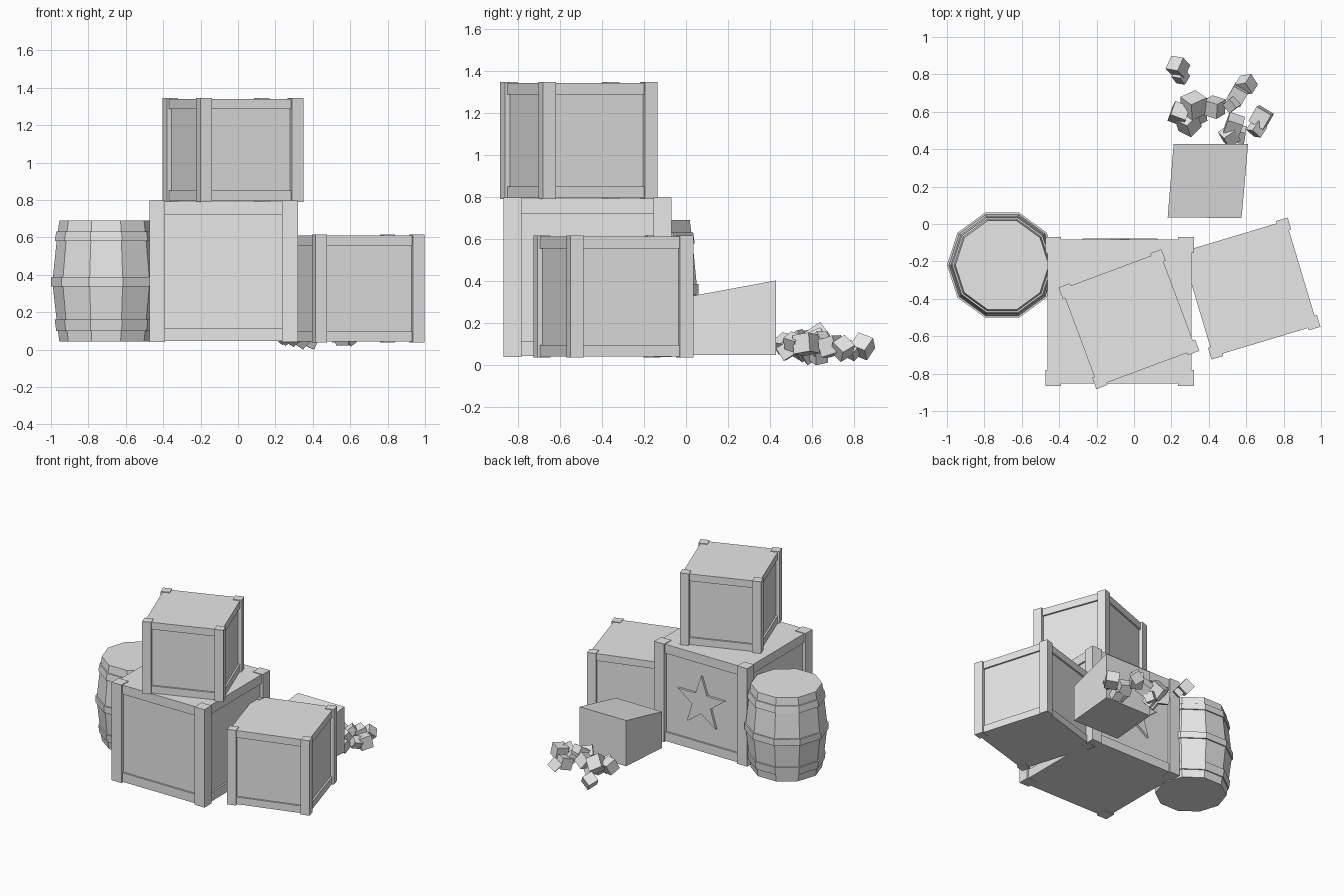
import bpy, bmesh, math, random
from mathutils import Matrix, Vector, Euler

if "Cube" in bpy.data.objects:
    bpy.data.objects.remove(bpy.data.objects["Cube"])

random.seed(4)
grey = bpy.data.materials.new("plain_grey")
grey.diffuse_color = (0.8, 0.8, 0.8, 1)
grey.use_nodes = True
grey.node_tree.nodes["Principled BSDF"].inputs["Base Color"].default_value = grey.diffuse_color


def finish(name, bm):
    """Turn a bmesh into a flat shaded object."""
    bmesh.ops.recalc_face_normals(bm, faces=bm.faces[:])
    me = bpy.data.meshes.new(name)
    bm.to_mesh(me)
    bm.free()
    me.materials.append(grey)
    ob = bpy.data.objects.new(name, me)
    bpy.context.collection.objects.link(ob)
    return ob


def box(bm, centre, size, rot=None):
    m = Matrix.Translation(centre)
    if rot:
        m = m @ rot.to_matrix().to_4x4()
    bmesh.ops.create_cube(bm, size=1, matrix=m @ Matrix.Diagonal((*size, 1)))


def prism(bm, points, offset):
    """Extrude a closed outline along an offset."""
    face = bm.faces.new([bm.verts.new(p) for p in points])
    out = bmesh.ops.extrude_face_region(bm, geom=[face], use_keep_orig=True)
    verts = [g for g in out["geom"] if isinstance(g, bmesh.types.BMVert)]
    bmesh.ops.translate(bm, verts=verts, vec=offset)


def crate(name, x, y, z0, z1, width, depth, angle, post, rail):
    """Recessed panels, four corner posts, and rails along each side."""
    lip, h, zc = 0.013, z1 - z0, (z0 + z1) / 2
    place = Matrix.Translation((x, y, 0)) @ Matrix.Rotation(math.radians(angle), 4, 'Z')
    parts = {}
    # recessed panel core
    bm = bmesh.new()
    box(bm, (0, 0, zc), (width - 4 * lip, depth - 4 * lip, h - 0.012))
    parts["panels"] = bm
    # corner posts
    bm = bmesh.new()
    for sx in (-1, 1):
        for sy in (-1, 1):
            box(bm, (sx * (width - post) / 2, sy * (depth - post) / 2, zc), (post, post, h))
    parts["posts"] = bm
    # top and bottom rails
    bm = bmesh.new()
    for z in (z0 + 0.005 + rail / 2, z1 - 0.005 - rail / 2):
        box(bm, (0, 0, z), (width - 2 * lip, depth - 2 * lip, rail))
    parts["rails"] = bm
    for part, bm in parts.items():
        finish(f"{name}_{part}", bm).matrix_world = place


crate("large_crate", -0.077, -0.468, 0.04, 0.797, 0.795, 0.797, 0, 0.085, 0.07)
crate("upper_crate", -0.027, -0.509, 0.79, 1.346, 0.587, 0.58, 20.4, 0.065, 0.055)
crate("side_crate", 0.618, -0.345, 0.037, 0.616, 0.608, 0.61, 16.7, 0.065, 0.055)

# star plate on the back of the large crate
bm = bmesh.new()
star = []
for i in range(10):
    r = 0.21 if i % 2 == 0 else 0.083
    a = math.pi / 2 + i * math.pi / 5
    star.append((-0.075 + r * math.cos(a), -0.097, 0.42 + r * math.sin(a)))
prism(bm, star, (0, 0.019, 0))
finish("star_plate", bm)


def lathe(name, profile, x, y, closed=False, sides=10):
    """Ten sided turned shape from (radius, height) pairs."""
    bm = bmesh.new()
    rings = []
    for r, z in profile:
        rings.append([bm.verts.new((x + r * math.cos(i * math.tau / sides),
                                    y + r * math.sin(i * math.tau / sides), z))
                      for i in range(sides)])
    pairs = list(zip(rings, rings[1:]))
    if closed:
        pairs.append((rings[-1], rings[0]))
    else:
        bm.faces.new(rings[0])
        bm.faces.new(rings[-1])
    for a, b in pairs:
        for i in range(sides):
            j = (i + 1) % sides
            bm.faces.new((a[i], a[j], b[j], b[i]))
    return finish(name, bm)


# barrel staves and hoops
BX, BY = -0.705, -0.22
lathe("barrel_body", [(0.25, 0.042), (0.262, 0.13), (0.285, 0.34), (0.285, 0.385),
                      (0.262, 0.605), (0.25, 0.69)], BX, BY)
for label, z0, z1, r0, r1 in (("bottom", 0.10, 0.16, 0.267, 0.275),
                              ("middle", 0.337, 0.387, 0.295, 0.295),
                              ("top", 0.58, 0.632, 0.275, 0.267)):
    lathe(f"barrel_hoop_{label}", [(r0, z0), (r1, z1), (r1 - 0.03, z1), (r0 - 0.03, z0)],
          BX, BY, closed=True)

# slanted block behind the crates
bm = bmesh.new()
prism(bm, [(0.18, 0.035, 0.05), (0.575, 0.032, 0.05), (0.61, 0.428, 0.05), (0.212, 0.428, 0.05)],
      (0, 0, 0.28))
for v in bm.verts:
    if v.co.z > 0.2 and v.co.y > 0.2:
        v.co.z = 0.403
finish("slanted_block", bm)

# scattered rubble: x, y, z, size
rubble = [(0.235, 0.84, 0.09, 0.08), (0.25, 0.79, 0.07, 0.06),
          (0.32, 0.635, 0.12, 0.10), (0.24, 0.59, 0.11, 0.085),
          (0.29, 0.54, 0.09, 0.09), (0.34, 0.58, 0.06, 0.07),
          (0.43, 0.625, 0.11, 0.085), (0.38, 0.63, 0.05, 0.065),
          (0.60, 0.745, 0.08, 0.075), (0.555, 0.69, 0.09, 0.085),
          (0.525, 0.64, 0.12, 0.06), (0.535, 0.53, 0.11, 0.085),
          (0.51, 0.47, 0.10, 0.075), (0.56, 0.48, 0.07, 0.07),
          (0.68, 0.57, 0.10, 0.09), (0.655, 0.51, 0.11, 0.065)]
for n, (x, y, z, s) in enumerate(rubble, 1):
    bm = bmesh.new()
    rot = Euler([random.uniform(-0.8, 0.8) for _ in range(3)])
    box(bm, (x, y, z), (s, s, s), rot)
    low = min(v.co.z for v in bm.verts)
    if low < 0 or n == 8:  # the lowest stone touches the ground
        bmesh.ops.translate(bm, verts=bm.verts[:], vec=(0, 0, -low))
    finish(f"rubble_{n}", bm)
